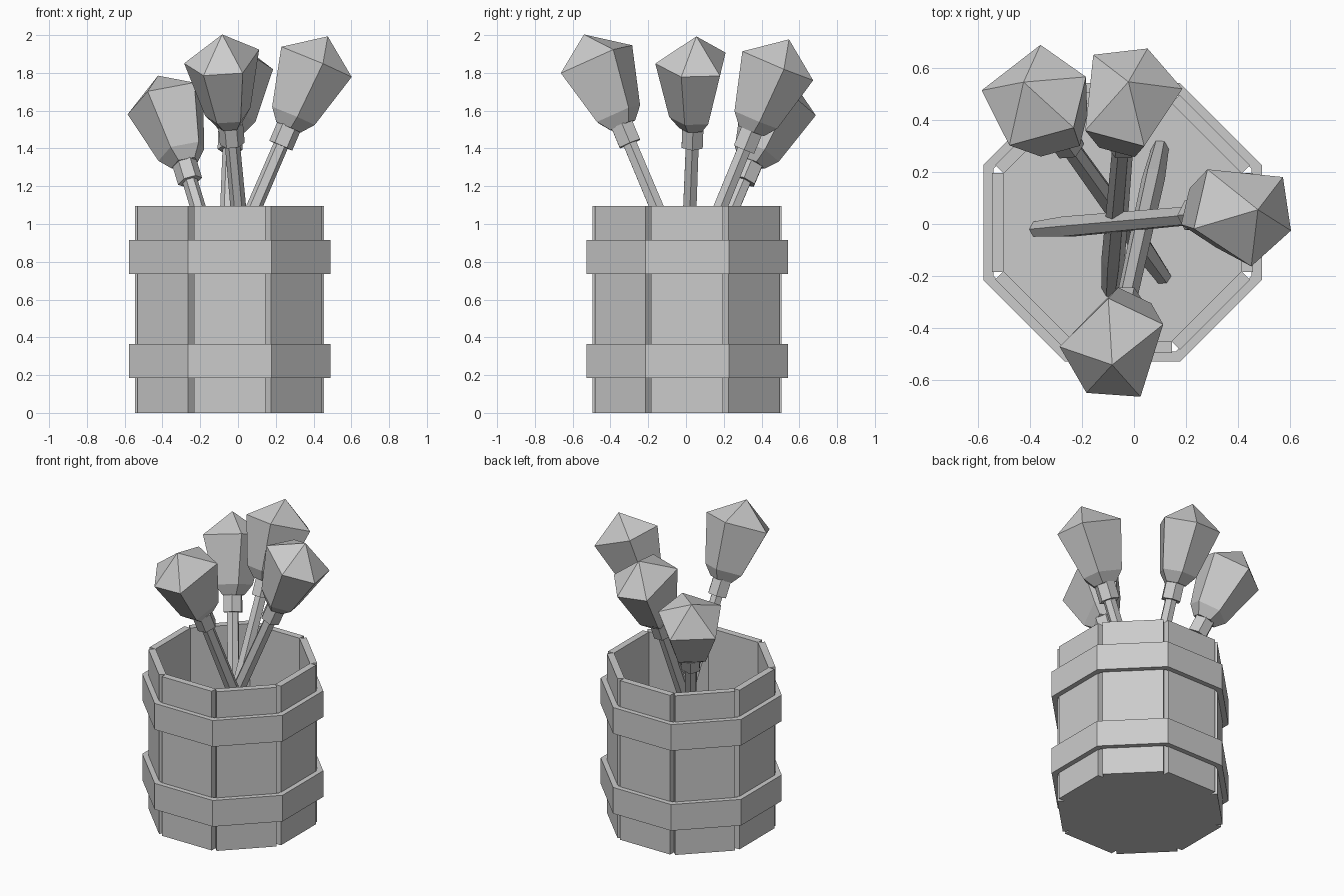
import bpy, bmesh, math
from mathutils import Vector, Matrix

cube = bpy.data.objects.get("Cube")
if cube:
    bpy.data.objects.remove(cube)

grey = bpy.data.materials.new("plain_grey")
grey.use_nodes = True
GREY = (0.6, 0.6, 0.6, 1)
grey.diffuse_color = GREY
grey.node_tree.nodes["Principled BSDF"].inputs["Base Color"].default_value = GREY

CENTRE = Vector((-0.044, 0.006, 0))
SIDES = 8
HEIGHT = 1.095
HEX = [i * 60 for i in range(6)]
OCTAGON = [22.5 + i * 45 for i in range(SIDES)]
TO_CORNER = 1 / math.cos(math.pi / SIDES)


def finish(name, bm):
    bmesh.ops.recalc_face_normals(bm, faces=bm.faces)
    mesh = bpy.data.meshes.new(name)
    bm.to_mesh(mesh)
    bm.free()
    mesh.materials.append(grey)
    obj = bpy.data.objects.new(name, mesh)
    bpy.context.collection.objects.link(obj)
    return obj


def loft(name, base, axis, profile, angles, closed=False):
    """Rings of (distance along axis, radius); radius 0 is a point."""
    bm = bmesh.new()
    rings = []
    for along, radius in profile:
        mid = base + axis * along
        if radius == 0:
            rings.append([bm.verts.new(mid)])
            continue
        ring = []
        for a in angles:
            v = Vector((math.cos(math.radians(a)), math.sin(math.radians(a)), 0))
            v.z = -v.dot(axis) / axis.z
            ring.append(bm.verts.new(mid + v.normalized() * radius))
        rings.append(ring)
    pairs = list(zip(rings, rings[1:]))
    if closed:
        pairs.append((rings[-1], rings[0]))
    else:
        for ring in (rings[0], rings[-1]):
            if len(ring) > 2:
                bm.faces.new(ring)
    n = len(angles)
    for low, high in pairs:
        for i in range(n):
            j = (i + 1) % n
            if len(high) == 1:
                bm.faces.new((low[i], low[j], high[0]))
            else:
                bm.faces.new((low[i], low[j], high[j], high[i]))
    return finish(name, bm)


UP = Vector((0, 0, 1))

# Barrel staves: eight separate planks, with open notches at the corners
for i in range(SIDES):
    bm = bmesh.new()
    bmesh.ops.create_cube(bm, size=1)
    place = (Matrix.Translation(CENTRE) @ Matrix.Rotation(math.tau * i / SIDES, 4, 'Z')
             @ Matrix.Translation((0.478, 0, HEIGHT / 2))
             @ Matrix.Diagonal((0.045, 0.38, HEIGHT, 1)))
    bmesh.ops.transform(bm, matrix=place, verts=bm.verts)
    finish(f"barrel_stave_{i + 1}", bm)

# Barrel floor
floor_radius = 0.458 * TO_CORNER
loft("barrel_floor", CENTRE, UP, [(0, floor_radius), (0.04, floor_radius)], OCTAGON)

# Two hoops around the staves
outer, inner = 0.534 * TO_CORNER, 0.495 * TO_CORNER
for name, low, high in (("lower_hoop", 0.185, 0.365), ("upper_hoop", 0.735, 0.915)):
    loft(name, CENTRE, UP, [(low, inner), (low, outer), (high, outer), (high, inner)],
         OCTAGON, closed=True)

# Torches: foot of the stick, centre of the collar, turn of the head
torches = {
    "left": ((-0.37, -0.02, 0.03), (0.25, 0.035, 1.47), 40),
    "front": ((0.1, 0.29, 0.03), (-0.035, -0.32, 1.48), 298),
    "back": ((-0.09, -0.25, 0.03), (-0.04, 0.33, 1.45), 129),
    "back_right": ((0.11, -0.2, 0.03), (-0.27, 0.33, 1.28), 83),
}
HEAD_TURNS = (0, 62, 121, 200, 270)
for side, (foot, collar, turn) in torches.items():
    foot, collar = Vector(foot), Vector(collar)
    length = (collar - foot).length
    axis = (collar - foot).normalized()
    loft(f"{side}_torch_stick", foot, axis, [(0, 0.034), (0.3, 0.045), (length, 0.04)], HEX)
    loft(f"{side}_torch_collar", collar, axis, [(-0.06, 0.066), (0.05, 0.066)], HEX)
    loft(f"{side}_torch_head", collar, axis,
         [(0.045, 0.075), (0.11, 0.13), (0.42, 0.215), (0.57, 0)],
         [turn - a for a in HEAD_TURNS])
